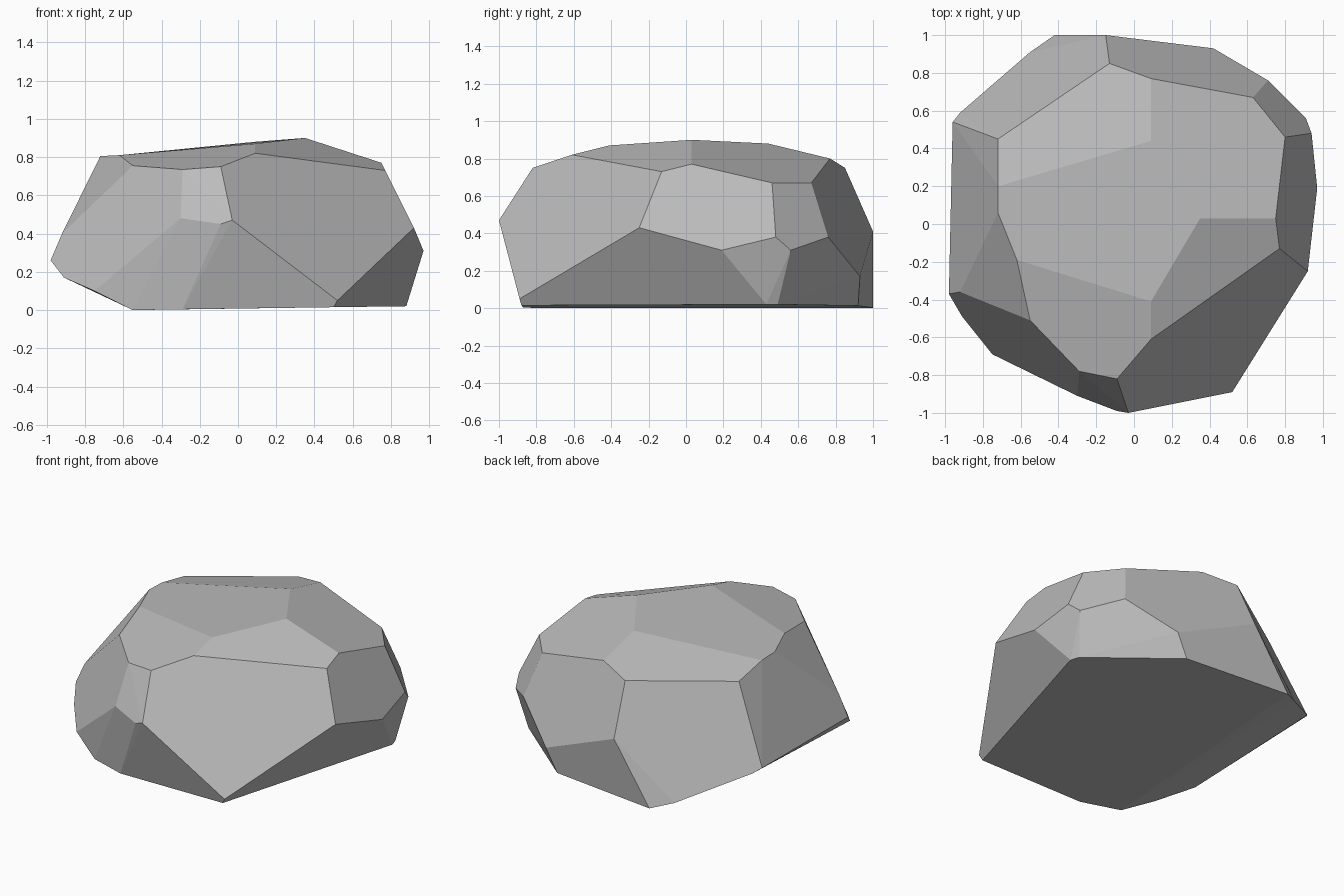
import bpy, bmesh, math

cube = bpy.data.objects.get("Cube")
if cube:
    bpy.data.objects.remove(cube, do_unlink=True)

# Stone colour
stone = bpy.data.materials.new("stone_grey")
stone.use_nodes = True
grey = (0.5, 0.5, 0.5, 1)
stone.diffuse_color = grey
stone.node_tree.nodes["Principled BSDF"].inputs["Base Color"].default_value = grey

# Corners of the chipped boulder, ring by ring
crown = [(.09, .44, .88), (.35, .03, .9), (.09, -.41, .87)]
shoulder = [(-.13, .85, .75), (.09, .77, .8), (.63, .67, .67), (.8, .46, .67),
            (.75, .03, .77), (.77, -.13, .73), (.09, -.61, .82), (-.09, -.82, .75),
            (-.29, -.78, .735), (-.55, -.51, .755), (-.62, -.19, .81),
            (-.72, .06, .805), (-.72, .2, .8), (-.72, .45, .75)]
girth = [(-.15, 1, .41), (.42, .93, .17), (.71, .76, .38), (.91, .56, .31),
         (.94, .48, .38), (.97, .19, .31), (.92, -.25, .43), (.52, -.89, .05),
         (-.03, -1, .47), (-.09, -.99, .45), (-.3, -.91, .48), (-.75, -.69, .1),
         (-.91, -.49, .17), (-.98, -.37, .26), (-.92, -.36, .4),
         (-.96, .54, .25), (-.92, .59, .22), (-.55, .91, .04)]
base = [(-.42, 1, .002), (.34, .92, .013), (.86, .49, .02), (.88, .43, .02),
        (.5, -.88, .015), (-.29, -.87, .004), (-.55, -.78, 0)]

# Wrap the corners in a convex shell and merge nearly flat facets
bm = bmesh.new()
for corner in crown + shoulder + girth + base:
    bm.verts.new(corner)
bmesh.ops.convex_hull(bm, input=bm.verts)
loose = [v for v in bm.verts if not v.link_faces]
bmesh.ops.delete(bm, geom=loose, context='VERTS')
bmesh.ops.dissolve_limit(bm, angle_limit=math.radians(4), verts=bm.verts, edges=bm.edges)
bmesh.ops.recalc_face_normals(bm, faces=bm.faces)

mesh = bpy.data.meshes.new("boulder")
bm.to_mesh(mesh)
bm.free()
mesh.materials.append(stone)
boulder = bpy.data.objects.new("boulder", mesh)
bpy.context.collection.objects.link(boulder)
